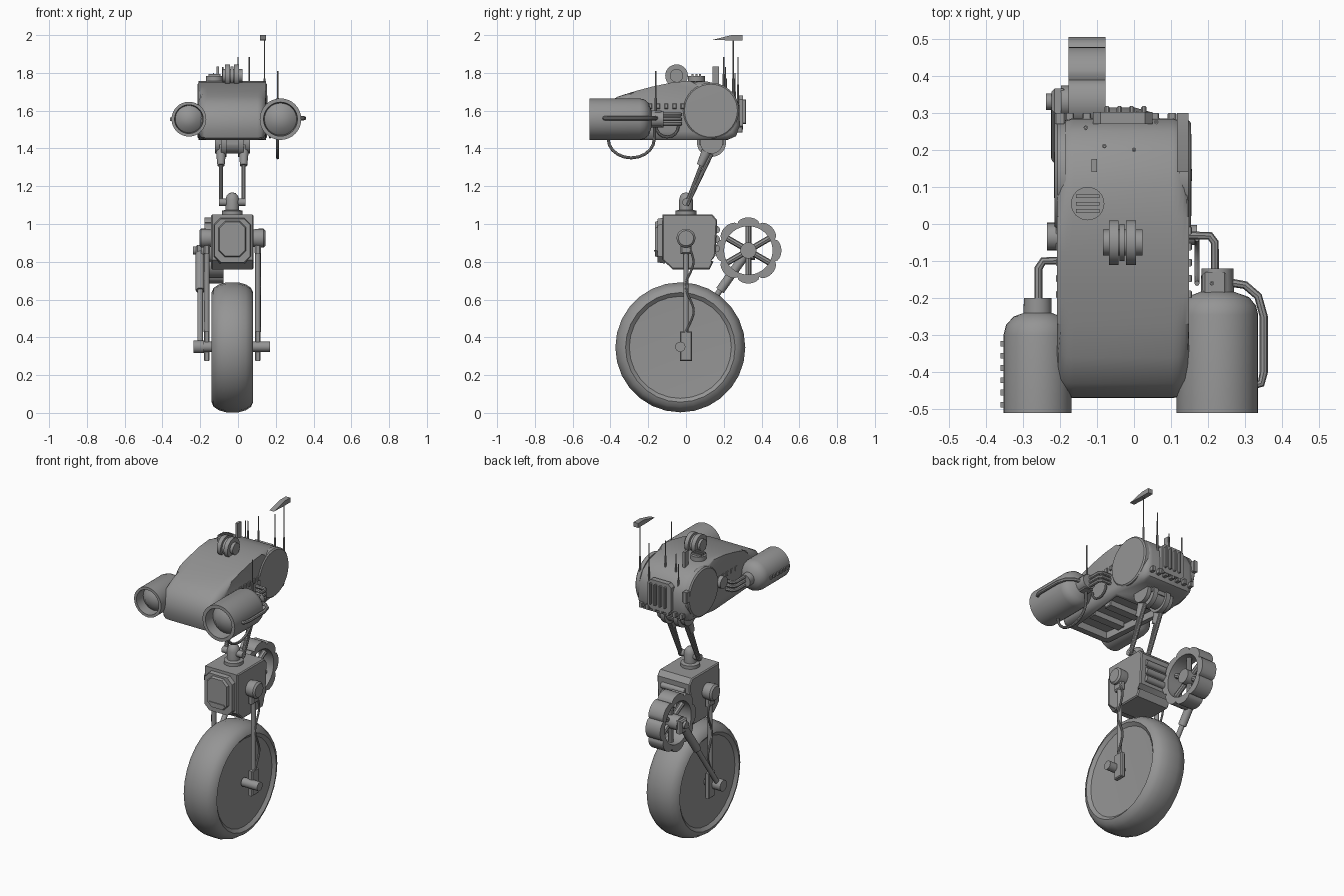
import bpy, bmesh
from math import pi, cos, sin, radians
from mathutils import Vector

if "Cube" in bpy.data.objects:
    bpy.data.objects.remove(bpy.data.objects["Cube"])

grey = bpy.data.materials.new("machine_grey")
grey.use_nodes = True
grey.diffuse_color = (0.3, 0.3, 0.3, 1)
grey.node_tree.nodes["Principled BSDF"].inputs["Base Color"].default_value = (0.3, 0.3, 0.3, 1)

X, Y, Z = Vector((1, 0, 0)), Vector((0, 1, 0)), Vector((0, 0, 1))


def finish(name, bm, angle=35):
    bmesh.ops.remove_doubles(bm, verts=bm.verts, dist=1e-5)
    bmesh.ops.recalc_face_normals(bm, faces=bm.faces)
    mesh = bpy.data.meshes.new(name)
    bm.to_mesh(mesh)
    bm.free()
    ob = bpy.data.objects.new(name, mesh)
    bpy.context.collection.objects.link(ob)
    mesh.materials.append(grey)
    smooth(ob, angle)
    return ob


def smooth(ob, angle=35):
    bpy.ops.object.select_all(action='DESELECT')
    ob.select_set(True)
    bpy.context.view_layer.objects.active = ob
    bpy.ops.object.shade_smooth_by_angle(angle=radians(angle))


def lathe(name, origin, axis, profile, seg=24, closed=False, lobes=None, angle=35):
    """Spin (radius, distance along axis) points; lobes shapes the outermost radius."""
    bm = bmesh.new()
    q = axis.to_track_quat('Z', 'Y')
    rmax = max(r for r, a in profile)
    rings = []
    for r, a in profile:
        ring = []
        for i in range(seg):
            t = 2 * pi * i / seg
            k = lobes(t) if lobes and r == rmax else 1
            ring.append(bm.verts.new(Vector(origin) + q @ Vector((r * k * cos(t), r * k * sin(t), a))))
        rings.append(ring)
    pairs = list(zip(rings, rings[1:])) + ([(rings[-1], rings[0])] if closed else [])
    for a, b in pairs:
        for i in range(seg):
            j = (i + 1) % seg
            bm.faces.new((a[i], a[j], b[j], b[i]))
    bmesh.ops.dissolve_degenerate(bm, dist=1e-5, edges=bm.edges)
    return finish(name, bm, angle)


def rod(name, p, q, r, r2=None, seg=16):
    p, q = Vector(p), Vector(q)
    n = (q - p).length
    return lathe(name, p, q - p, [(0, 0), (r, 0), (r2 or r, n), (0, n)], seg)


def prism(name, pts, axis, a, b, bevel=0, seg=1, taper=1):
    """Extrude a 2D outline along x (yz points) or along y (xz points)."""
    bm = bmesh.new()
    cu = sum(p[0] for p in pts) / len(pts)
    cv = sum(p[1] for p in pts) / len(pts)
    place = (lambda u, v, d: (d, u, v)) if axis == 'x' else (lambda u, v, d: (u, d, v))
    lo = [bm.verts.new(place(cu + (u - cu) * taper, cv + (v - cv) * taper, a)) for u, v in pts]
    hi = [bm.verts.new(place(u, v, b)) for u, v in pts]
    caps = [bm.faces.new(lo), bm.faces.new(hi)]
    for i in range(len(pts)):
        j = (i + 1) % len(pts)
        bm.faces.new((lo[i], lo[j], hi[j], hi[i]))
    if bevel:
        edges = {e for f in caps for e in f.edges}
        bmesh.ops.bevel(bm, geom=list(edges), offset=bevel, segments=seg, profile=0.5, affect='EDGES')
    return bm if seg > 1 else finish(name, bm, 20)


def box(name, lo, hi, bevel=0):
    pts = [(lo[1], lo[2]), (hi[1], lo[2]), (hi[1], hi[2]), (lo[1], hi[2])]
    return prism(name, pts, 'x', lo[0], hi[0], bevel)


def tube(name, pts, r, curved=False):
    cu = bpy.data.curves.new(name, 'CURVE')
    cu.dimensions, cu.bevel_depth, cu.bevel_resolution, cu.use_fill_caps = '3D', r, 2, True
    cu.resolution_u = 6
    sp = cu.splines.new('NURBS' if curved else 'POLY')
    sp.points.add(len(pts) - 1)
    for point, co in zip(sp.points, pts):
        point.co = (*co, 1)
    if curved:
        sp.order_u, sp.use_endpoint_u = 3, True
    ob = bpy.data.objects.new(name, cu)
    bpy.context.collection.objects.link(ob)
    cu.materials.append(grey)
    bpy.ops.object.select_all(action='DESELECT')
    ob.select_set(True)
    bpy.context.view_layer.objects.active = ob
    bpy.ops.object.convert(target='MESH')
    smooth(bpy.context.object)


CX = -0.03  # shared centre plane of wheel, body and head

# Wheel
half = [(0, 0.075), (0.27, 0.085), (0.29, 0.1), (0.315, 0.09), (0.333, 0.065), (0.344, 0.03)]
half = [(r, a * 1.1) for r, a in half]
lathe("wheel", (CX, -0.03, 0.347), X, half + [(r, -a) for r, a in reversed(half)], 28)

# Fork legs, shoulders and axle
for side, s in (("left", 1), ("right", -1)):
    x = CX + s * 0.135
    rod(side + "_fork_rod", (x, 0, 0.4), (x, 0, 0.93), 0.014)
    box(side + "_axle_plate", (x - 0.015, -0.032, 0.275), (x + 0.015, 0.032, 0.43), 0.005)
    rod(side + "_axle", (CX + s * 0.09, -0.03, 0.35), (CX + s * 0.2, -0.03, 0.35), 0.027)
    lathe(side + "_shoulder", (CX + s * 0.1, 0, 0.925), X * s,
          [(0, 0), (0.045, 0), (0.05, 0.04), (0.05, 0.065), (0.04, 0.075), (0, 0.075)])
    box(side + "_shoulder_clamp", (x - 0.018, -0.03, 0.84), (x + 0.018, 0.03, 0.92), 0.008)
    tube(side + "_brake_cable", [(x + s * 0.012, 0.02 + 0.025 * sin(i * 1.3), 0.87 - 0.055 * i)
                                 for i in range(9)], 0.006, True)

# Lower body with stepped front plates
prism("lower_body", [(-0.125, 1.05), (0.14, 1.05), (0.165, 1.02), (0.155, 0.83), (0.115, 0.8), (0.145, 0.8),
                     (0.125, 0.76), (-0.07, 0.76), (-0.125, 0.81)], 'x', -0.142, 0.083, 0.006)


def octagon(w, z0, z1, c):
    return [(CX - w, z0 + c), (CX - w + c, z0), (CX + w - c, z0), (CX + w, z0 + c),
            (CX + w, z1 - c), (CX + w - c, z1), (CX - w + c, z1), (CX - w, z1 - c)]


prism("front_plate", octagon(0.1, 0.79, 1.035, 0.035), 'y', -0.15, -0.11, taper=0.94)
prism("front_cover", octagon(0.075, 0.82, 1.02, 0.035), 'y', -0.165, -0.14, taper=0.9)
box("front_slot", (CX - 0.055, -0.17, 0.855), (CX + 0.055, -0.155, 0.863))
for z in (0.87, 0.92, 0.97):
    rod("rear_roller", (-0.11, 0.16, z), (0.05, 0.16, z), 0.02)

# Lobed drive wheel, spokes, hub and trailing arm
hub = Vector((-0.127, 0.33, 0.86))
lathe("drive_rim", hub, X, [(0.128, -0.05), (0.175, -0.05), (0.175, 0.05), (0.128, 0.05)], 96, True,
      lambda t: 0.87 + 0.13 * abs(cos(4 * t)) ** 0.5)
for i in range(6):
    t = i * pi / 3 + pi / 6
    rod("drive_spoke", hub, hub + Vector((0, cos(t), sin(t))) * 0.135, 0.016, seg=8)
rod("drive_hub", hub - X * 0.07, hub + X * 0.045, 0.043)
rod("drive_mount", hub - X * 0.11, hub - X * 0.06, 0.022)
box("arm_head", (-0.222, 0.3, 0.81), (-0.182, 0.365, 0.89), 0.008)
rod("trailing_arm", (-0.2, 0.33, 0.86), (-0.2, 0.18, 0.648), 0.024)
rod("trailing_arm_shaft", (-0.2, 0.2, 0.676), (-0.2, -0.03, 0.35), 0.015)
rod("arm_end", (-0.235, -0.03, 0.35), (-0.18, -0.03, 0.35), 0.034)

# Neck ball joint and strut legs
lathe("neck", (CX, 0, 1.04), Z, [(0, 0), (0.055, 0), (0.055, 0.03), (0.036, 0.035), (0.036, 0.09),
                               (0.03, 0.11), (0.018, 0.123), (0, 0.128)])
rod("neck_pin", (-0.1, 0, 1.115), (0.04, 0, 1.115), 0.02)
for s in (-1, 1):
    x = CX + s * 0.06
    rod("front_strut", (x, 0, 1.1), (x, 0.1, 1.36), 0.011, seg=10)
    rod("rear_strut", (x, 0.005, 1.1), (x, 0.135, 1.37), 0.011, seg=10)
    rod("strut_socket", (x, 0.075, 1.31), (x, 0.125, 1.42), 0.019, 0.03)
for x, w, r in ((-0.11, 0.025, 0.06), (-0.075, 0.03, 0.077), (CX, 0.06, 0.06), (0.015, 0.03, 0.077), (0.05, 0.025, 0.06)):
    rod("hip_disc", (x - w / 2, 0.135, 1.432), (x + w / 2, 0.135, 1.432), r, seg=28)
box("hip_mount", (-0.1, 0.07, 1.42), (0.04, 0.2, 1.5))

# Head shell with recessed underside panel
shell = prism("head", [(-0.455, 1.455), (-0.47, 1.5), (-0.468, 1.57), (-0.43, 1.635), (-0.36, 1.675), (-0.27, 1.703),
                       (-0.18, 1.727), (-0.08, 1.748), (0.02, 1.758), (0.11, 1.755), (0.19, 1.735), (0.25, 1.695),
                       (0.283, 1.63), (0.285, 1.52), (0.265, 1.465), (0.22, 1.445), (0.02, 1.445), (-0.43, 1.445)],
              'x', -0.208, 0.148, 0.045, 4)
bmesh.ops.recalc_face_normals(shell, faces=shell.faces)
under = [f for f in shell.faces if f.normal.z < -0.99 and f.calc_center_median().y < 0 and f.calc_area() > 0.05]
bmesh.ops.inset_region(shell, faces=under, thickness=0.035)
bmesh.ops.inset_region(shell, faces=under, thickness=0.004, depth=-0.04)
finish("head", shell, 40)
for y in (-0.3, -0.16):
    box("underside_rib", (-0.14, y, 1.452), (0.08, y + 0.05, 1.49), 0.004)
for s, x in ((1, 0.143), (-1, -0.203)):
    lathe("side_disc", (x, 0.132, 1.6), X * s, [(0, -0.02), (0.148, -0.02), (0.148, 0.004), (0.14, 0.011), (0, 0.013)], 40)
    for i in range(5):
        box("side_stud", (x - 0.008, -0.2 + i * 0.043, 1.61), (x + 0.014, -0.18 + i * 0.043, 1.638), 0.003)

# Rear fins and studs
prism("rear_panel", octagon(0.08, 1.5, 1.68, 0.02), 'y', 0.27, 0.302)
for i in range(4):
    box("rear_fin", (-0.08 + i * 0.033, 0.28, 1.53), (-0.065 + i * 0.033, 0.318, 1.66), 0.004)
for i in range(7):
    box("rear_stud", (-0.185 + i * 0.046, 0.27, 1.485), (-0.162 + i * 0.046, 0.3, 1.515), 0.003)

# Roof pulley, hatch and vent
for x, w, r in ((CX, 0.106, 0.035), (-0.055, 0.026, 0.06), (-0.008, 0.026, 0.06), (-0.032, 0.014, 0.05)):
    rod("roof_pulley", (x - w / 2, -0.05, 1.785), (x + w / 2, -0.05, 1.785), r, seg=28)
rod("roof_hatch", (-0.125, 0.055, 1.74), (-0.125, 0.055, 1.783), 0.045, seg=24)
for i in range(3):
    box("hatch_slat", (-0.157, 0.03 + i * 0.02, 1.78), (-0.093, 0.04 + i * 0.02, 1.793))
box("roof_vent", (-0.115, 0.14, 1.74), (-0.1, 0.175, 1.835))

# Eye canisters, each a rim, lens, domed shoulder and neck
lathe("left_eye", (0.225, 0, 1.555), Y, [
    (0, -0.485), (0.05, -0.475), (0.085, -0.445), (0.09, -0.51), (0.11, -0.51), (0.11, -0.245), (0.104, -0.22),
    (0.085, -0.197), (0.045, -0.183), (0.043, -0.12), (0, -0.12)], 32)
lathe("right_eye", (-0.26, 0, 1.555), Y, [
    (0, -0.485), (0.04, -0.478), (0.072, -0.45), (0.076, -0.51), (0.092, -0.51), (0.092, -0.3), (0.085, -0.272),
    (0.065, -0.25), (0.038, -0.24), (0.037, -0.2), (0, -0.2)], 32)
for i in range(6):
    box("eye_stud", (-0.36, -0.495 + i * 0.033, 1.545), (-0.345, -0.48 + i * 0.033, 1.565))

# Pipes and hoses joining the canisters to the head
for z in (1.53, 1.555, 1.58):
    tube("left_pipe", [(0.218, -0.13, z), (0.218, -0.05, z), (0.205, -0.032, z), (0.13, -0.03, z)], 0.011)
    tube("right_pipe", [(-0.258, -0.21, z), (-0.258, -0.12, z), (-0.245, -0.1, z), (-0.18, -0.098, z)], 0.011)
tube("outer_pipe", [(0.26, -0.158, 1.56), (0.3, -0.165, 1.56), (0.335, -0.195, 1.56), (0.35, -0.25, 1.56),
                    (0.35, -0.4, 1.56), (0.343, -0.43, 1.56), (0.32, -0.435, 1.56)], 0.011)
tube("hanging_hose", [(0.21, -0.29 - 0.122 * cos(t * pi / 10), 1.45 - 0.1 * sin(t * pi / 10))
                      for t in range(11)] + [(0.21, -0.165, 1.55)], 0.008)
tube("short_hose", [(0.17, -0.1 - 0.06 * cos(t * pi / 8), 1.52 - 0.06 * sin(t * pi / 8)) for t in range(9)], 0.007)
box("pipe_clamp", (0.185, -0.185, 1.51), (0.25, -0.13, 1.6), 0.006)

# Right-hand side knobs
rod("side_knob", (-0.235, -0.035, 1.6), (-0.2, -0.035, 1.6), 0.036)
box("rear_bracket", (-0.215, 0.27, 1.59), (-0.185, 0.3, 1.66), 0.004)

# Aerials and flag
for x, y, z0, z1 in ((0.14, 0.25, 1.6, 1.98), (0.21, -0.16, 1.55, 1.81), (0.0, 0.2, 1.72, 1.885),
                     (0.06, 0.275, 1.62, 1.885), (-0.08, 0.21, 1.72, 1.83), (-0.13, 0.26, 1.62, 1.8)):
    rod("aerial", (x, y, z0), (x, y, z1), 0.0035, seg=6)
    rod("aerial_base", (x, y, z0), (x, y, z0 + (z1 - z0) * 0.45), 0.006, seg=8)
prism("aerial_flag", [(0.14, 1.975), (0.24, 2.0), (0.3, 2.0), (0.3, 1.972), (0.23, 1.972)], 'x', 0.116, 0.147)
